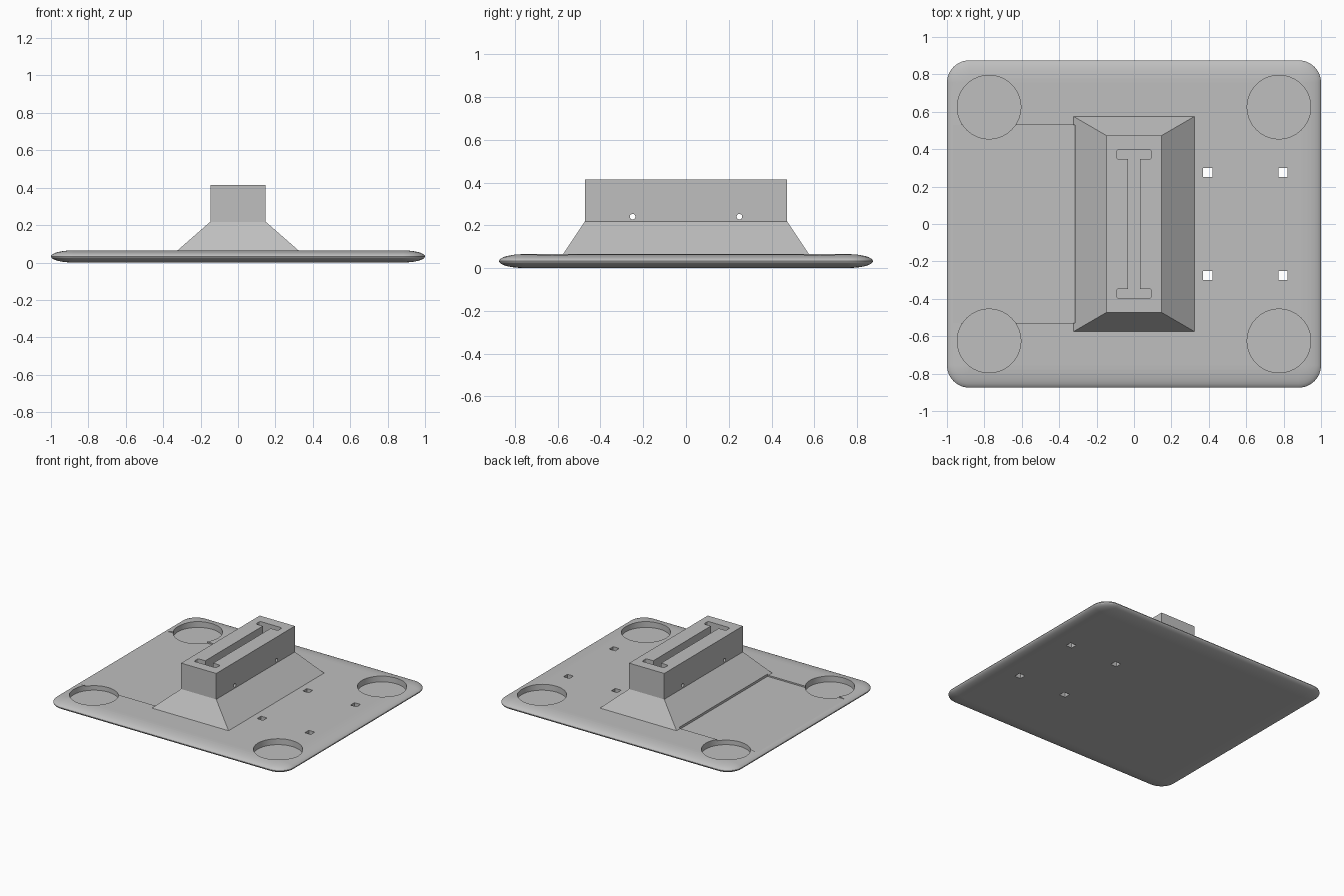
import bpy, bmesh, math

if "Cube" in bpy.data.objects:
    bpy.data.objects.remove(bpy.data.objects["Cube"])

grey = bpy.data.materials.new("mid_grey")
grey.diffuse_color = (0.52, 0.52, 0.52, 1)
grey.use_nodes = True
grey.node_tree.nodes["Principled BSDF"].inputs["Base Color"].default_value = grey.diffuse_color


def finish(name, bm):
    """Turn a bmesh into a linked grey object."""
    bmesh.ops.recalc_face_normals(bm, faces=bm.faces[:])
    me = bpy.data.meshes.new(name)
    bm.to_mesh(me)
    bm.free()
    me.materials.append(grey)
    ob = bpy.data.objects.new(name, me)
    bpy.context.collection.objects.link(ob)
    return ob


def loft(name, rings):
    """Skin closed rings of points, weld them and cap both ends."""
    bm = bmesh.new()
    rows = [[bm.verts.new(p) for p in ring] for ring in rings]
    n = len(rows[0])
    for a, b in zip(rows, rows[1:]):
        for i in range(n):
            j = (i + 1) % n
            bm.faces.new((a[i], a[j], b[j], b[i]))
    bmesh.ops.remove_doubles(bm, verts=bm.verts[:], dist=1e-5)
    rim = [e for e in bm.edges if e.is_boundary]
    bmesh.ops.holes_fill(bm, edges=rim, sides=0)
    return finish(name, bm)


def rounded_rect(hx, hy, r, z, steps=12):
    """Rectangle with half sizes hx, hy grown outwards by radius r."""
    pts = []
    for k, (sx, sy) in enumerate([(1, 1), (-1, 1), (-1, -1), (1, -1)]):
        for i in range(steps + 1):
            t = math.pi / 2 * (k + i / steps)
            pts.append((sx * hx + r * math.cos(t), sy * hy + r * math.sin(t), z))
    return pts


def rect(hx, hy, z):
    return [(hx, hy, z), (-hx, hy, z), (-hx, -hy, z), (hx, -hy, z)]


def box(x0, x1, y0, y1, z0, z1):
    ob = loft("cutter", [rect((x1 - x0) / 2, (y1 - y0) / 2, z) for z in (z0, z1)])
    ob.location = ((x0 + x1) / 2, (y0 + y1) / 2, 0)
    return ob


def cylinder(r, depth, loc, segs, rot=(0, 0, 0)):
    bm = bmesh.new()
    bmesh.ops.create_cone(bm, cap_ends=True, segments=segs,
                          radius1=r, radius2=r, depth=depth)
    ob = finish("cutter", bm)
    ob.location, ob.rotation_euler = loc, rot
    return ob


def cut(target, cutter):
    """Subtract the cutter and delete it."""
    bpy.context.view_layer.update()
    mod = target.modifiers.new("cut", 'BOOLEAN')
    mod.operation, mod.solver, mod.object = 'DIFFERENCE', 'EXACT', cutter
    bpy.context.view_layer.objects.active = target
    bpy.ops.object.modifier_apply(modifier=mod.name)
    bpy.data.objects.remove(cutter)


H, EDGE = 0.065, 0.12      # plate thickness, width of its rounded edge

# Base plate with an elliptical rounded edge
rings = []
for i in range(17):
    t = math.pi * (i / 16 - 0.5)
    r = EDGE * math.cos(t) if 0 < i < 16 else 0
    rings.append(rounded_rect(1 - EDGE, 0.875 - EDGE, r, H / 2 * (1 + math.sin(t))))
base_plate = loft("base_plate", rings)

# Pedestal: sloped foot below an upright block
pedestal = loft("pedestal", [rect(0.323, 0.575, 0.06), rect(0.323, 0.575, H),
                             rect(0.148, 0.473, 0.218), rect(0.148, 0.473, 0.415)])

# Shallow recess on the left, also trimming the pedestal foot
for part in (base_plate, pedestal):
    cut(part, box(-1.2, -0.315, -0.53, 0.53, 0.0545, 0.14))

# Round corner pockets and square through holes in the plate
for sy in (1, -1):
    for sx in (1, -1):
        cut(base_plate, cylinder(0.17, 0.2, (sx * 0.775, sy * 0.625, 0.12), 64))
    for x in (0.395, 0.797):
        y = sy * 0.275
        cut(base_plate, box(x - 0.025, x + 0.025, y - 0.024, y + 0.024, -0.1, 0.2))

# I-shaped slot in the top of the block
SLOT = 0.18
cut(pedestal, box(-0.033, 0.033, -0.37, 0.37, SLOT, 0.6))
for sy in (1, -1):
    flange = loft("cutter", [rounded_rect(0.081, 0.0135, 0.012, z, 4) for z in (SLOT, 0.6)])
    flange.location.y = sy * 0.372
    cut(pedestal, flange)
    # Cross holes through the block
    cut(pedestal, cylinder(0.013, 1, (0, sy * 0.25, 0.24), 24, (0, math.pi / 2, 0)))

# Smooth curves, crisp edges
for part in (base_plate, pedestal):
    bpy.ops.object.select_all(action='DESELECT')
    part.select_set(True)
    bpy.context.view_layer.objects.active = part
    bpy.ops.object.shade_smooth_by_angle(angle=math.radians(25))
    part.modifiers.new("even_normals", 'WEIGHTED_NORMAL').keep_sharp = True
